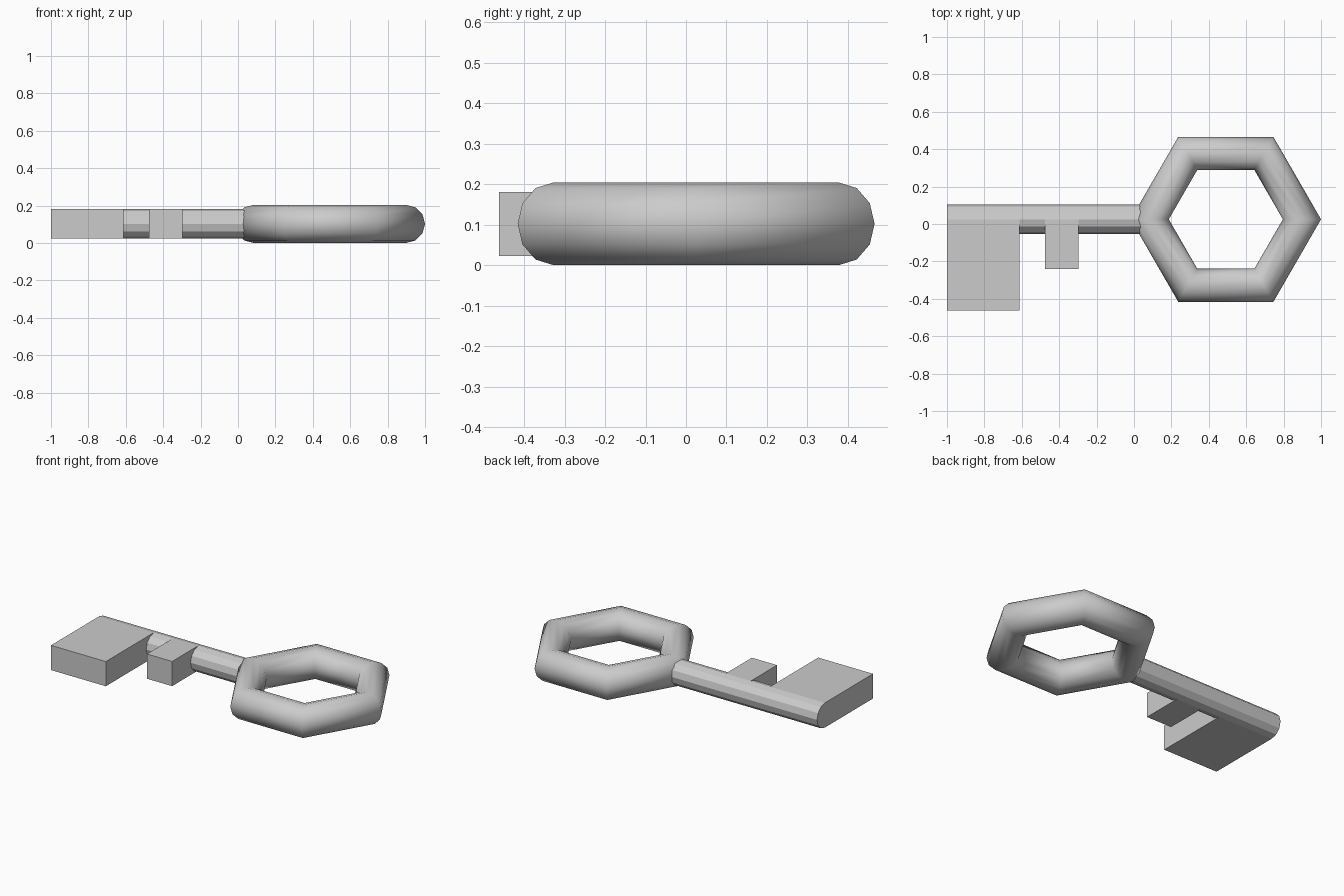
import bpy
from math import pi

if "Cube" in bpy.data.objects:
    bpy.data.objects.remove(bpy.data.objects["Cube"])

AXIS_Y, AXIS_Z = 0.025, 0.102   # shared centre line of shaft and ring
SHAFT_R = 0.079


def tooth(name, x0, x1, y0):
    """Rectangular bit running from the shaft centre line out to y0."""
    bpy.ops.mesh.primitive_cube_add(
        size=1, location=((x0 + x1) / 2, (y0 + AXIS_Y) / 2, AXIS_Z))
    ob = bpy.context.object
    ob.name = name
    ob.scale = (x1 - x0, AXIS_Y - y0, SHAFT_R * 2)
    bpy.ops.object.transform_apply(location=False, rotation=False, scale=True)


# Hexagonal bow: six straight segments with a round section
bpy.ops.mesh.primitive_torus_add(
    major_segments=6, minor_segments=12, major_radius=0.407,
    minor_radius=0.102, location=(0.491, AXIS_Y, AXIS_Z))
bow = bpy.context.object
bow.name = "key_bow"
bpy.ops.object.shade_smooth()

# Shaft: twelve-sided rod ending inside the bow
x0, x1 = -1.0, 0.08
bpy.ops.mesh.primitive_cylinder_add(
    vertices=12, radius=SHAFT_R, depth=x1 - x0,
    location=((x0 + x1) / 2, AXIS_Y, AXIS_Z), rotation=(0, pi / 2, 0))
bpy.context.object.name = "key_shaft"

# Teeth
tooth("large_tooth", -1.0, -0.612, -0.462)
tooth("small_tooth", -0.476, -0.298, -0.24)
